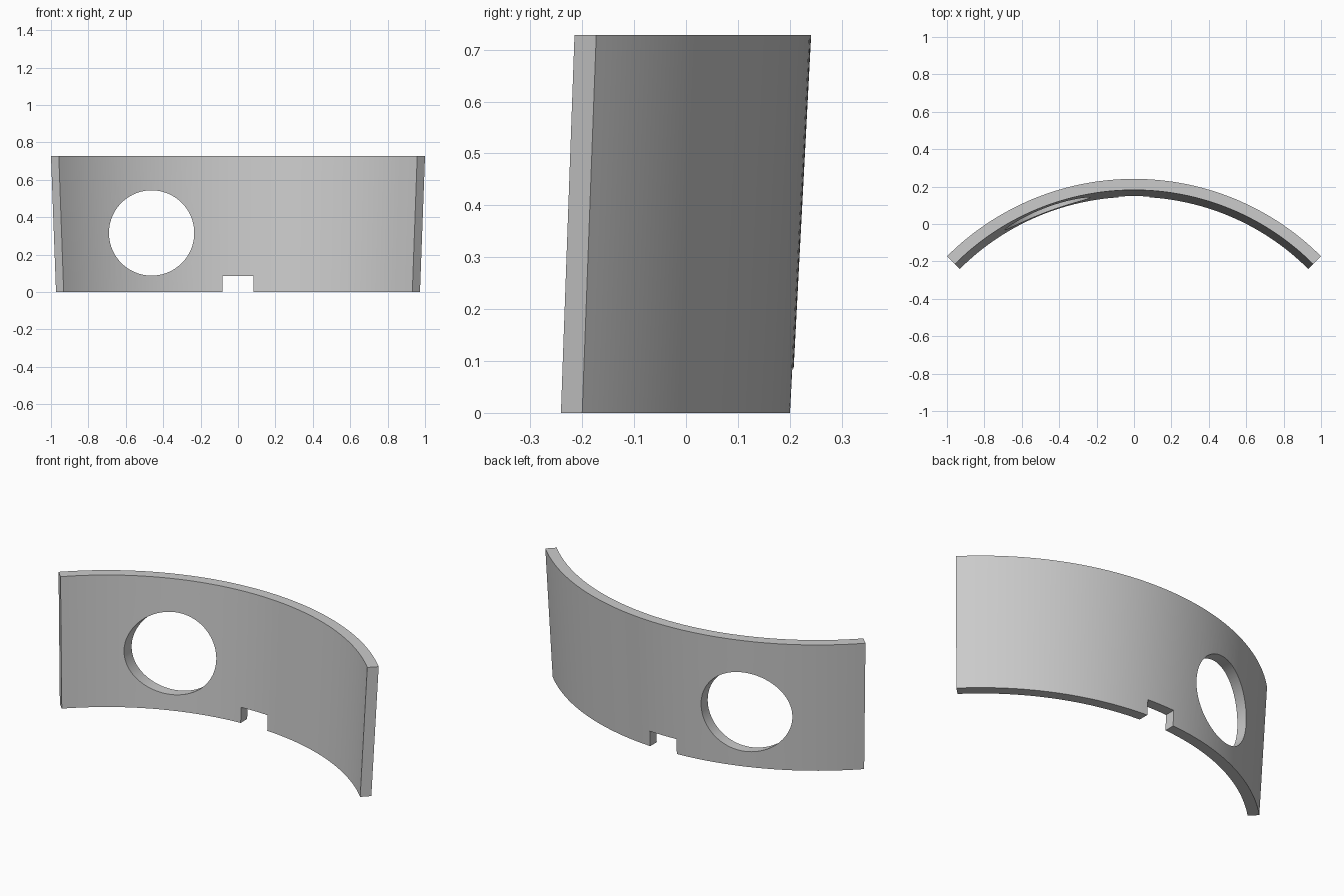
import bpy
import bmesh
import math

cube = bpy.data.objects.get("Cube")
if cube:
    bpy.data.objects.remove(cube, do_unlink=True)

HEIGHT = 0.728
CENTRE_Y = -1.173
HALF_ARC = math.radians(45)
SEGMENTS = 64
# Cross-section as (radius, height): the wall flares slightly outwards
SECTION = [(1.318, 0), (1.376, 0), (1.4142, HEIGHT), (1.355, HEIGHT)]

grey = bpy.data.materials.new("plain grey")
grey.use_nodes = True
colour = (0.6, 0.6, 0.6, 1)
grey.diffuse_color = colour
grey.node_tree.nodes["Principled BSDF"].inputs["Base Color"].default_value = colour


def build_wall():
    """Sweep the cross-section round a quarter circle."""
    bm = bmesh.new()
    rings = []
    for i in range(SEGMENTS + 1):
        a = HALF_ARC * (2 * i / SEGMENTS - 1)
        rings.append([bm.verts.new((r * math.sin(a), CENTRE_Y + r * math.cos(a), z))
                      for r, z in SECTION])
    for p, q in zip(rings, rings[1:]):
        for k in range(4):
            n = (k + 1) % 4
            bm.faces.new((p[k], p[n], q[n], q[k]))
    bm.faces.new(rings[0])
    bm.faces.new(rings[-1])
    bmesh.ops.recalc_face_normals(bm, faces=bm.faces)
    mesh = bpy.data.meshes.new("curved_wall")
    bm.to_mesh(mesh)
    bm.free()
    mesh.materials.append(grey)
    obj = bpy.data.objects.new("curved_wall", mesh)
    bpy.context.collection.objects.link(obj)
    return obj


def cut(target, cutter):
    """Subtract the cutter from the target and discard it."""
    cutter.hide_render = True
    cutter.data.materials.append(grey)
    mod = target.modifiers.new("cut", 'BOOLEAN')
    mod.operation = 'DIFFERENCE'
    mod.solver = 'EXACT'
    mod.object = cutter
    bpy.ops.object.select_all(action='DESELECT')
    target.select_set(True)
    bpy.context.view_layer.objects.active = target
    bpy.ops.object.modifier_apply(modifier=mod.name)
    bpy.data.objects.remove(cutter, do_unlink=True)


wall = build_wall()

# Round porthole, bored straight from front to back
bpy.ops.mesh.primitive_cylinder_add(vertices=96, radius=0.228, depth=2,
                                    location=(-0.462, 0, 0.316),
                                    rotation=(math.pi / 2, 0, 0))
cut(wall, bpy.context.object)

# Small square notch in the middle of the bottom edge
bpy.ops.mesh.primitive_cube_add(size=1, location=(0, 0.2, 0))
notch = bpy.context.object
notch.scale = (0.166, 0.6, 0.172)
cut(wall, notch)

wall.select_set(True)
bpy.context.view_layer.objects.active = wall
bpy.ops.object.shade_smooth_by_angle(angle=math.radians(30))
